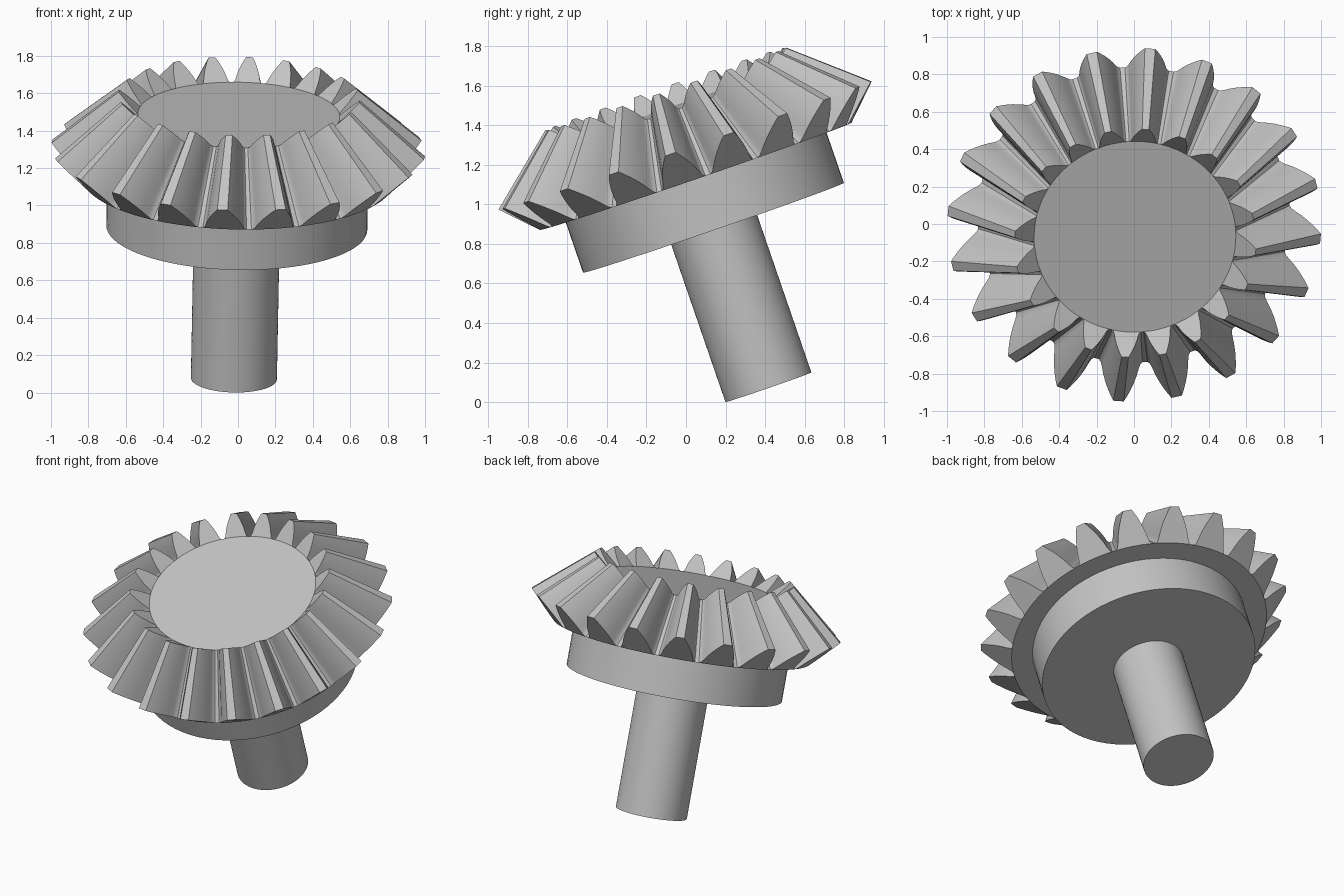
import bpy, bmesh, math
from mathutils import Matrix, Euler

cube = bpy.data.objects.get("Cube")
if cube:
    bpy.data.objects.remove(cube, do_unlink=True)

# Single grey metal
steel = bpy.data.materials.new("steel_grey")
steel.use_nodes = True
GREY = (0.55, 0.55, 0.55, 1)
steel.diffuse_color = GREY
steel.node_tree.nodes["Principled BSDF"].inputs["Base Color"].default_value = GREY

# The whole gear leans on its shaft
PLACE = Matrix.Translation((-0.022, 0.417, 0.075)) @ \
    Euler((math.radians(19), math.radians(1.1), 0)).to_matrix().to_4x4()

TEETH = 20
PITCH = math.tau / TEETH
PHASE = math.radians(-4.5)
BASE_Z, ROOT_R, APEX_Z = 1.13, 0.835, 2.147
SMALL = 0.646                      # small end scale towards the cone apex


def finish(name, bm):
    bmesh.ops.recalc_face_normals(bm, faces=bm.faces)
    mesh = bpy.data.meshes.new(name)
    bm.to_mesh(mesh)
    bm.free()
    mesh.materials.append(steel)
    obj = bpy.data.objects.new(name, mesh)
    bpy.context.collection.objects.link(obj)
    obj.matrix_world = PLACE
    bpy.ops.object.select_all(action='DESELECT')
    obj.select_set(True)
    bpy.context.view_layer.objects.active = obj
    bpy.ops.object.shade_smooth_by_angle(angle=math.radians(30))
    return obj


def cylinder(name, radius, low, high):
    bm = bmesh.new()
    bmesh.ops.create_cone(bm, cap_ends=True, segments=72, radius1=radius,
                          radius2=radius, depth=high - low,
                          matrix=Matrix.Translation((0, 0, (low + high) / 2)))
    return finish(name, bm)


cylinder("shaft", 0.23, 0, 0.87)
cylinder("hub_disc", 0.698, 0.854, 1.15)

# Bevel gear: half tooth outline as (height along back cone, half width)
HALF = [(0, 0.118), (0.012, 0.107), (0.035, 0.1), (0.08, 0.09), (0.128, 0.0755),
        (0.17, 0.059), (0.205, 0.043), (0.233, 0.028)]
OUTLINE = [(h, -w) for h, w in HALF] + [(h, w) for h, w in reversed(HALF)]

bm = bmesh.new()


def vert(height, angle, scale):
    rise = height * math.sqrt(0.5)
    r = (ROOT_R + rise) * scale
    z = APEX_Z + (BASE_Z + rise - APEX_Z) * scale
    return bm.verts.new((r * math.cos(angle), r * math.sin(angle), z))


def gear_end(scale):
    """Returns the toothed loop, after closing the tooth ends and the flat disc."""
    loop, root = [], []
    for i in range(TEETH):
        mid = PHASE + i * PITCH
        tooth = [vert(h, mid + w / (ROOT_R + h * math.sqrt(0.5)), scale)
                 for h, w in OUTLINE]
        arc_half = HALF[0][1] / ROOT_R
        arc = [vert(0, mid + arc_half * t, scale) for t in (-0.5, 0, 0.5)]
        bm.faces.new(tooth + arc[::-1])
        root += [tooth[0]] + arc + [tooth[-1]]
        loop += tooth
    bm.faces.new(root)
    return loop


large, small = gear_end(1), gear_end(SMALL)
for i in range(len(large)):
    j = (i + 1) % len(large)
    bm.faces.new((large[i], large[j], small[j], small[i]))
finish("bevel_gear", bm)
